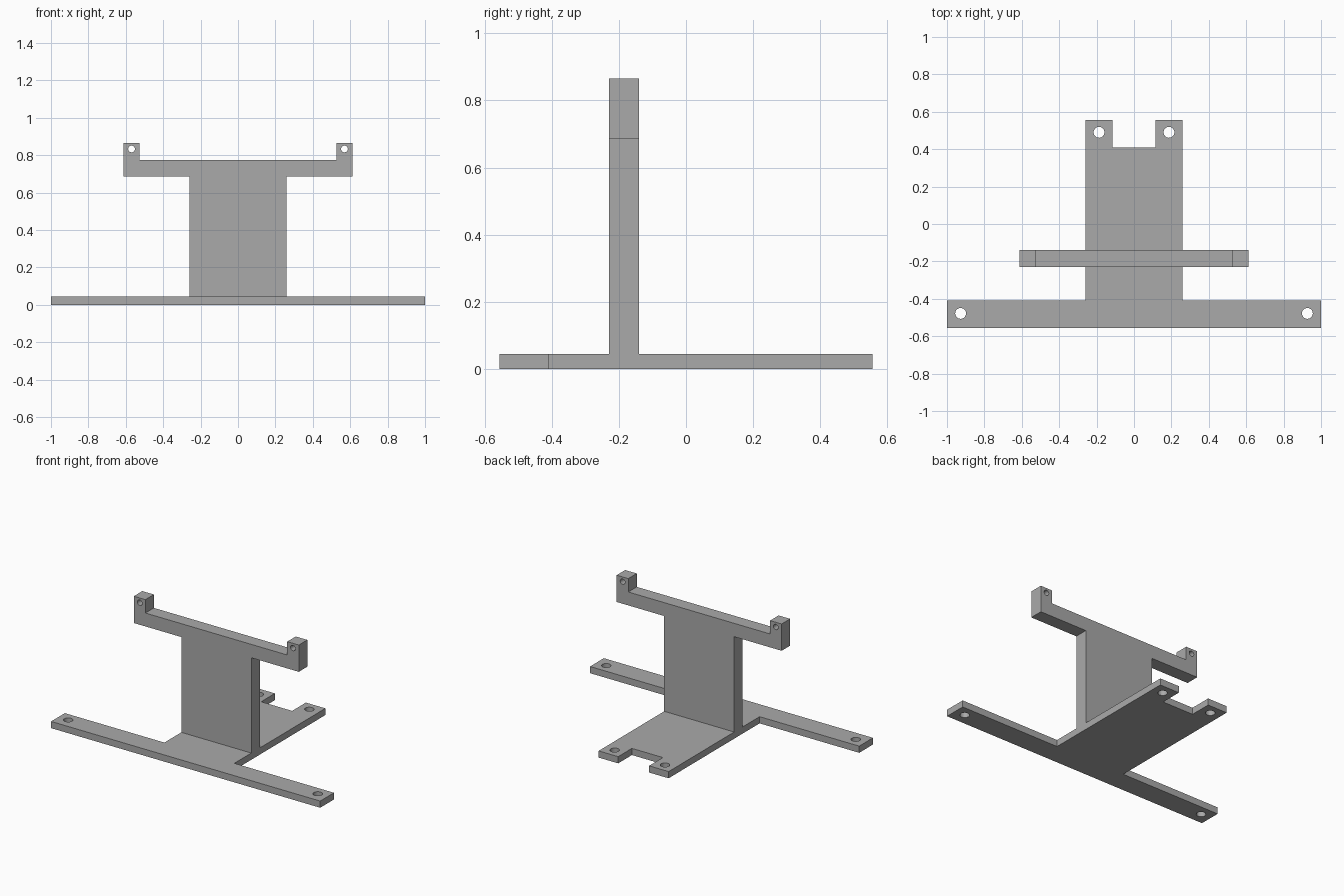
import bpy, bmesh, math
from mathutils import Matrix, Vector

if "Cube" in bpy.data.objects:
    bpy.data.objects.remove(bpy.data.objects["Cube"])

grey = bpy.data.materials.new("plain_grey")
grey.use_nodes = True
colour = (0.4, 0.4, 0.4, 1)
grey.diffuse_color = colour
grey.node_tree.nodes["Principled BSDF"].inputs["Base Color"].default_value = colour


def circle(cx, cy, r, n=32):
    return [(cx + r * math.cos(2 * math.pi * i / n),
             cy + r * math.sin(2 * math.pi * i / n)) for i in range(n)]


def plate(name, half, holes, thickness, matrix):
    """Mirror a half outline across x, pierce it with round holes and extrude it."""
    outline = half + [(-x, y) for x, y in reversed(half)]
    loops = [outline]
    for x, y, r in holes:
        loops += [circle(x, y, r), circle(-x, y, r)]
    bm = bmesh.new()
    for loop in loops:
        verts = [bm.verts.new((x, y, 0)) for x, y in loop]
        for a, b in zip(verts, verts[1:] + verts[:1]):
            bm.edges.new((a, b))
    bmesh.ops.triangle_fill(bm, use_beauty=True, edges=bm.edges[:], normal=(0, 0, 1))
    top = bmesh.ops.extrude_face_region(bm, geom=bm.faces[:], use_keep_orig=True)
    bmesh.ops.translate(bm, vec=Vector((0, 0, thickness)),
                        verts=[g for g in top["geom"] if isinstance(g, bmesh.types.BMVert)])
    bmesh.ops.transform(bm, matrix=matrix, verts=bm.verts[:])
    bmesh.ops.recalc_face_normals(bm, faces=bm.faces[:])
    mesh = bpy.data.meshes.new(name)
    bm.to_mesh(mesh)
    bm.free()
    mesh.materials.append(grey)
    obj = bpy.data.objects.new(name, mesh)
    bpy.context.collection.objects.link(obj)
    return obj


BASE_H = 0.045
BODY_W = 0.26

# Flat base: wide front strip, central tongue and two rear tabs
plate("base_plate",
      [(1, -0.556), (1, -0.41), (BODY_W, -0.41), (BODY_W, 0.556),
       (0.115, 0.556), (0.115, 0.41)],
      [(0.927, -0.478, 0.029), (0.187, 0.49, 0.029)],
      BASE_H, Matrix.Identity(4))

# Upright panel with side arms ending in pierced lugs
plate("upright_bracket",
      [(BODY_W, BASE_H), (BODY_W, 0.685), (0.613, 0.685), (0.613, 0.865),
       (0.527, 0.865), (0.527, 0.775)],
      [(0.569, 0.833, 0.018)],
      0.09, Matrix.Translation((0, -0.14, 0)) @ Matrix.Rotation(math.pi / 2, 4, "X"))
